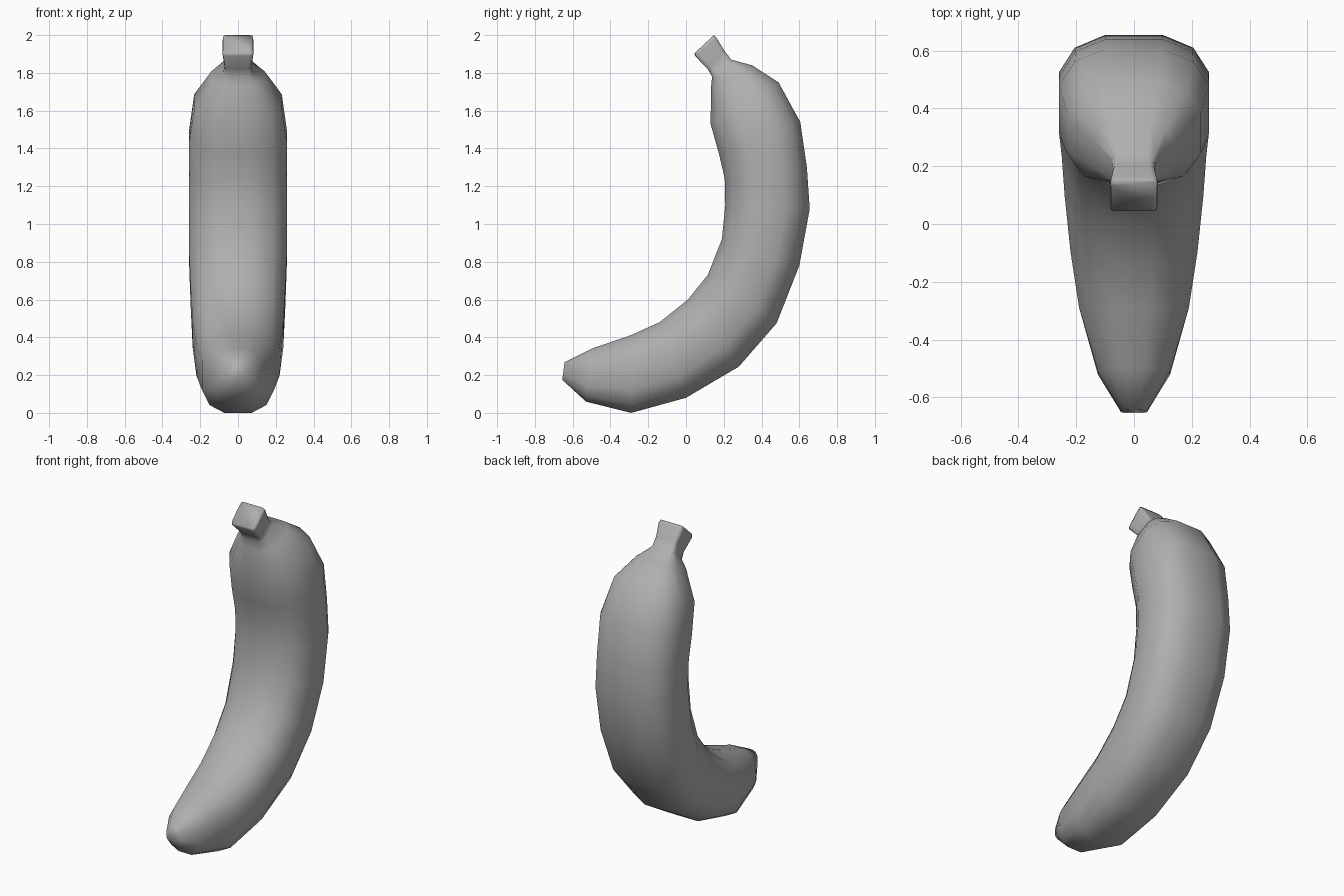
import bpy, bmesh, math
from mathutils import Vector

if "Cube" in bpy.data.objects:
    bpy.data.objects.remove(bpy.data.objects["Cube"])

# Half cross-section (side, depth), mirrored to 12 points: round body and squarer stem
ROUND = [(0.38, 1.0), (0.79, 0.8), (1.0, 0.42), (1.0, -0.36), (0.75, -0.8), (0.30, -1.0)]
SQUARE = [(0.75, 1.0), (0.96, 0.96), (1.0, 0.7), (1.0, -0.7), (0.96, -0.96), (0.75, -1.0)]


def loft(bm, stations):
    """Skin rings given as inner (y, z), outer (y, z), half width, squareness."""
    rings = []
    for iy, iz, oy, oz, hw, sq in stations:
        inner, outer = Vector((0, iy, iz)), Vector((0, oy, oz))
        mid, half = (inner + outer) / 2, (outer - inner) / 2
        prof = [(r[0] + (s[0] - r[0]) * sq, r[1] + (s[1] - r[1]) * sq)
                for r, s in zip(ROUND, SQUARE)]
        prof += [(-u, v) for u, v in reversed(prof)]
        rings.append([bm.verts.new(mid + half * v + Vector((u * hw, 0, 0))) for u, v in prof])
    for a, b in zip(rings, rings[1:]):
        n = len(a)
        for i in range(n):
            j = (i + 1) % n
            bm.faces.new((a[i], a[j], b[j], b[i]))
    bm.faces.new(rings[0])
    bm.faces.new(rings[-1])
    bmesh.ops.recalc_face_normals(bm, faces=bm.faces)


# Stations from blossom tip, along the curved body, to the stem end
stations = [
    (-0.643, 0.268, -0.655, 0.175, 0.045, 0),
    (-0.50, 0.34, -0.53, 0.06, 0.125, 0),
    (-0.29, 0.412, -0.29, 0.0, 0.19, 0),
    (-0.14, 0.48, 0.0, 0.08, 0.22, 0),
    (0.01, 0.60, 0.28, 0.245, 0.24, 0),
    (0.115, 0.73, 0.48, 0.475, 0.25, 0),
    (0.19, 0.92, 0.60, 0.78, 0.26, 0),
    (0.208, 1.10, 0.655, 1.08, 0.26, 0),
    (0.205, 1.24, 0.64, 1.30, 0.258, 0),
    (0.175, 1.37, 0.605, 1.54, 0.26, 0),
    (0.13, 1.53, 0.49, 1.75, 0.232, 0),
    (0.133, 1.73, 0.35, 1.84, 0.14, 0.1),
    (0.138, 1.78, 0.24, 1.87, 0.078, 0.7),
    (0.115, 1.82, 0.205, 1.915, 0.072, 0.9),
    (0.048, 1.89, 0.162, 1.985, 0.082, 1),
    (0.045, 1.905, 0.148, 2.0, 0.079, 1),
]

bm = bmesh.new()
loft(bm, stations)
mesh = bpy.data.meshes.new("banana")
bm.to_mesh(mesh)
bm.free()
banana = bpy.data.objects.new("banana", mesh)
bpy.context.collection.objects.link(banana)

# Darker grey skin
skin = bpy.data.materials.new("skin_grey")
skin.diffuse_color = (0.43, 0.43, 0.43, 1)
skin.use_nodes = True
skin.node_tree.nodes["Principled BSDF"].inputs["Base Color"].default_value = skin.diffuse_color
mesh.materials.append(skin)

# Smooth all over, including the rounded stem end
bpy.context.view_layer.objects.active = banana
banana.select_set(True)
bpy.ops.object.shade_smooth()
